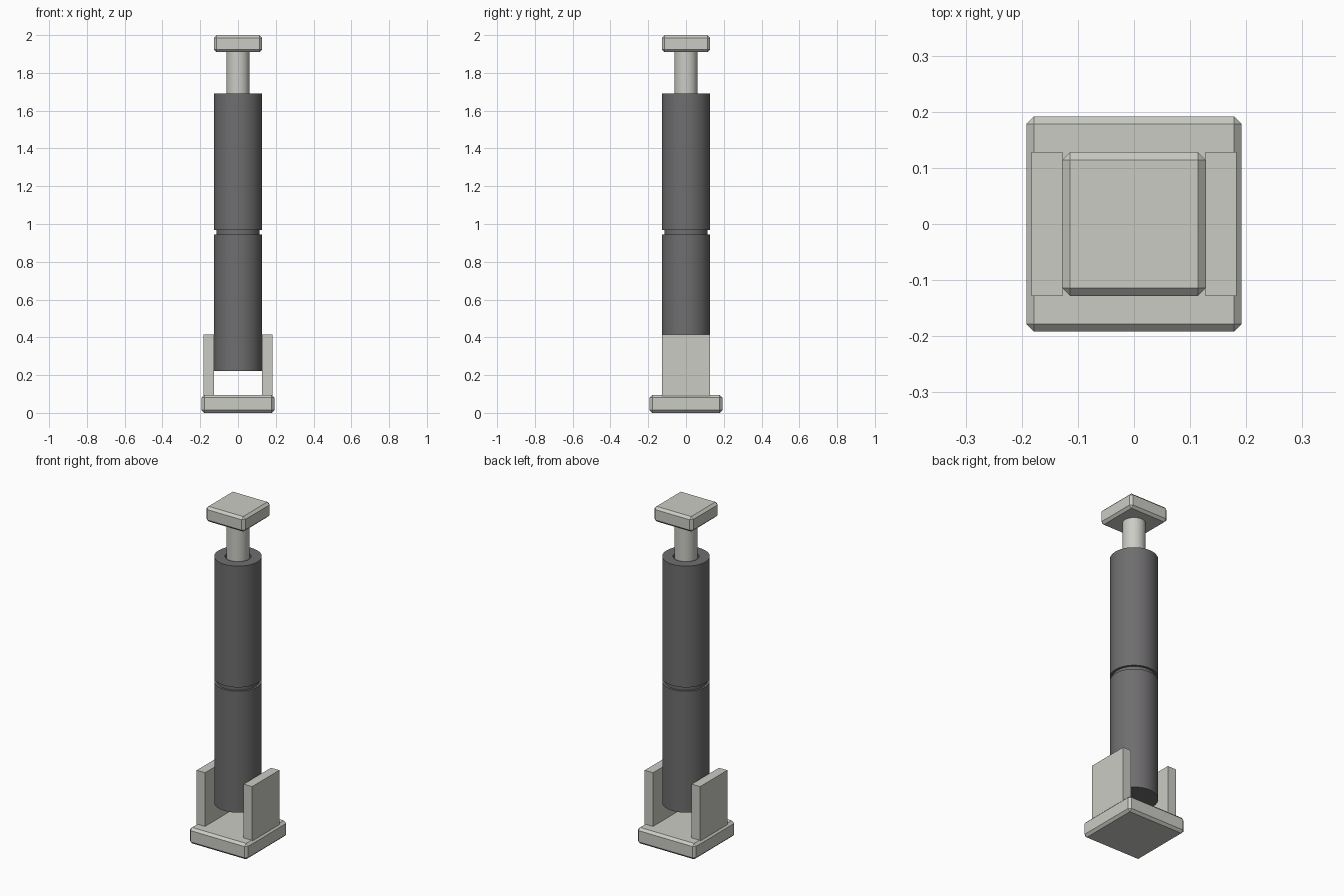
import bpy
import bmesh
import math

cube = bpy.data.objects.get("Cube")
if cube:
    bpy.data.objects.remove(cube, do_unlink=True)


def make_material(name, colour):
    mat = bpy.data.materials.new(name)
    mat.use_nodes = True
    mat.diffuse_color = colour
    mat.node_tree.nodes["Principled BSDF"].inputs["Base Color"].default_value = colour
    return mat


light_grey = make_material("light warm grey", (0.60, 0.60, 0.56, 1))
dark_grey = make_material("dark grey", (0.16, 0.155, 0.16, 1))


def add_object(name, bm, mat):
    bmesh.ops.recalc_face_normals(bm, faces=bm.faces)
    mesh = bpy.data.meshes.new(name)
    bm.to_mesh(mesh)
    bm.free()
    mesh.materials.append(mat)
    obj = bpy.data.objects.new(name, mesh)
    bpy.context.collection.objects.link(obj)
    return obj


def box(name, x, half_x, half_y, bottom, top, mat, chamfer=0):
    bm = bmesh.new()
    bmesh.ops.create_cube(bm, size=2)
    for v in bm.verts:
        v.co.x = x + v.co.x * half_x
        v.co.y *= half_y
        v.co.z = top if v.co.z > 0 else bottom
    obj = add_object(name, bm, mat)
    if chamfer:
        bevel = obj.modifiers.new("chamfer", "BEVEL")
        bevel.width = chamfer
        bevel.segments = 1
    return obj


def lathe(name, profile, mat, steps=64):
    # Spin a (radius, height) profile around z
    bm = bmesh.new()
    verts = [bm.verts.new((r, 0, z)) for r, z in profile]
    edges = [bm.edges.new(pair) for pair in zip(verts, verts[1:])]
    bmesh.ops.spin(bm, geom=verts + edges, cent=(0, 0, 0), axis=(0, 0, 1),
                   angle=math.tau, steps=steps)
    bmesh.ops.remove_doubles(bm, verts=bm.verts, dist=0.0001)
    obj = add_object(name, bm, mat)
    bpy.ops.object.select_all(action="DESELECT")
    obj.select_set(True)
    bpy.context.view_layer.objects.active = obj
    bpy.ops.object.shade_smooth_by_angle(angle=math.radians(30))
    return obj


# Chamfered foot and head blocks
box("base_block", 0, 0.192, 0.192, 0, 0.095, light_grey, 0.014)
box("head_block", 0, 0.128, 0.128, 1.91, 2.0, light_grey, 0.014)

# Upright plates gripping the barrel
for side, x in (("left", 0.155), ("right", -0.155)):
    box(side + "_bracket_plate", x, 0.0275, 0.128, 0.09, 0.415, light_grey)

# Barrel with a groove at the middle and a socket for the rod
lathe("barrel", [(0, 0.222), (0.128, 0.222), (0.128, 0.945), (0.115, 0.945),
                 (0.115, 0.968), (0.128, 0.968), (0.128, 1.69),
                 (0.07, 1.69), (0.07, 1.66), (0, 1.66)], dark_grey)

# Sliding rod
lathe("rod", [(0, 1.65), (0.062, 1.65), (0.062, 1.915), (0, 1.915)], light_grey)
